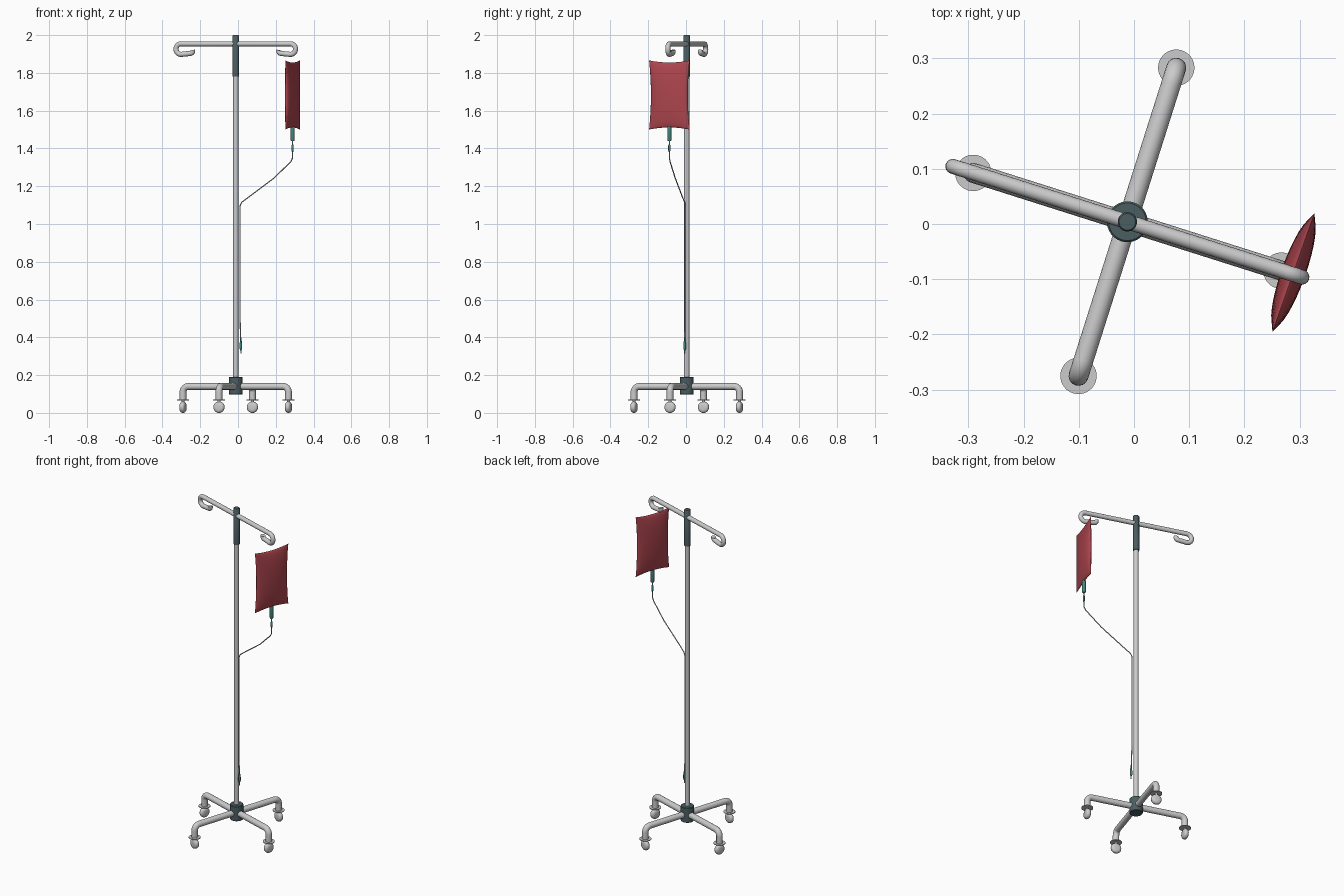
import bpy, bmesh, math
from mathutils import Matrix, Vector

if "Cube" in bpy.data.objects:
    bpy.data.objects.remove(bpy.data.objects["Cube"])

ANG = math.radians(-17.6)
# local frame: origin on the pole axis, local x along the top bar
FRAME = Matrix.Translation((-0.012, 0.004, 0)) @ Matrix.Rotation(ANG, 4, 'Z')


def material(name, rgb):
    m = bpy.data.materials.new(name)
    m.diffuse_color = (*rgb, 1)
    m.use_nodes = True
    m.node_tree.nodes["Principled BSDF"].inputs["Base Color"].default_value = m.diffuse_color
    return m


DARK = material("dark_slate", (0.07, 0.11, 0.12))
TEAL = material("teal", (0.06, 0.25, 0.22))
RED = material("red", (0.42, 0.06, 0.075))


def finish(ob, mat=None, angle=40):
    if mat:
        ob.data.materials.append(mat)
    bpy.ops.object.select_all(action='DESELECT')
    ob.select_set(True)
    bpy.context.view_layer.objects.active = ob
    bpy.ops.object.shade_smooth_by_angle(angle=math.radians(angle))
    return ob


def lathe(name, profile, matrix, mat=None, n=32):
    """Closed solid of revolution about local z from (radius, z) pairs."""
    bm = bmesh.new()
    rings = [[bm.verts.new((r * math.cos(2 * math.pi * i / n), r * math.sin(2 * math.pi * i / n), z))
              for i in range(n)] for r, z in profile]
    for a, b in zip(rings, rings[1:]):
        for i in range(n):
            j = (i + 1) % n
            bm.faces.new((a[i], a[j], b[j], b[i]))
    bm.faces.new(rings[0][::-1])
    bm.faces.new(rings[-1])
    bmesh.ops.recalc_face_normals(bm, faces=bm.faces)
    me = bpy.data.meshes.new(name)
    bm.to_mesh(me)
    bm.free()
    ob = bpy.data.objects.new(name, me)
    bpy.context.collection.objects.link(ob)
    ob.matrix_world = matrix
    return finish(ob, mat)


def tube(name, pts, radius, matrix, mat=None, res=6):
    cu = bpy.data.curves.new(name, 'CURVE')
    cu.dimensions = '3D'
    cu.bevel_depth = radius
    cu.bevel_resolution = res
    cu.use_fill_caps = True
    sp = cu.splines.new('POLY')
    sp.points.add(len(pts) - 1)
    for p, c in zip(sp.points, pts):
        p.co = (*c, 1)
    ob = bpy.data.objects.new(name, cu)
    bpy.context.collection.objects.link(ob)
    ob.matrix_world = matrix
    bpy.ops.object.select_all(action='DESELECT')
    ob.select_set(True)
    bpy.context.view_layer.objects.active = ob
    bpy.ops.object.convert(target='MESH')
    return finish(bpy.context.object, mat)


def arc(cx, cz, r, a0, a1, n=8):
    return [(cx + r * math.cos(math.radians(a0 + (a1 - a0) * i / n)), 0,
             cz + r * math.sin(math.radians(a0 + (a1 - a0) * i / n))) for i in range(n + 1)]


# pole, upper sleeve and hub
lathe("pole", [(0.0135, 0.1), (0.0135, 1.79)], FRAME)
lathe("upper_sleeve", [(0.0175, 1.78), (0.0175, 1.997), (0.015, 2.0)], FRAME, DARK)
lathe("base_hub", [(0.034, 0.098), (0.037, 0.101), (0.037, 0.187), (0.034, 0.19)], FRAME, DARK)

# four legs with casters
R = 0.293
for k in range(4):
    m = FRAME @ Matrix.Rotation(k * math.pi / 2, 4, 'Z')
    tube(f"leg_{k}", [(0.01, 0, 0.14)] + arc(R - 0.03, 0.11, 0.03, 90, 0) + [(R, 0, 0.068)], 0.018, m)
    c = m @ Matrix.Translation((R, 0, 0))
    lathe(f"caster_flange_{k}", [(0.033, 0.066), (0.033, 0.070)], c)
    lathe(f"caster_stem_{k}", [(0.008, 0.04), (0.008, 0.068)], c, n=16)
    wheel = [(0.012, -0.015), (0.022, -0.0135), (0.028, -0.009), (0.0302, -0.003),
             (0.0302, 0.003), (0.028, 0.009), (0.022, 0.0135), (0.012, 0.015)]
    lathe(f"caster_wheel_{k}", wheel,
          c @ Matrix.Translation((0, 0, 0.0302)) @ Matrix.Rotation(math.pi / 2, 4, 'Y'))

# top bar with a hook curled under at each end
hook = (arc(0.304, 1.926, 0.028, 90, -95, 12) + [(0.262, 0, 1.902)]
        + arc(0.252, 1.916, 0.013, -95, -200, 6))
for k, side in enumerate(("right", "left")):
    tube(f"top_bar_{side}", [(0, 0, 1.954)] + hook, 0.0135, FRAME @ Matrix.Rotation(k * math.pi, 4, 'Z'))

# pillow shaped fluid bag
BAG = Vector((0.289, -0.088, 1.683))
bm = bmesh.new()
bmesh.ops.create_grid(bm, x_segments=16, y_segments=20, size=1)
back = bmesh.ops.duplicate(bm, geom=bm.faces[:] + bm.edges[:] + bm.verts[:])["geom"]
back = {g for g in back if isinstance(g, bmesh.types.BMVert)}
for v in bm.verts:
    u, w = math.sin(v.co.x * math.pi / 2), math.sin(v.co.y * math.pi / 2)
    t = 0.022 * math.sqrt(max(0, (1 - u * u) * (1 - w * w)))
    v.co = (u * 0.114 * (1 - 0.09 * (1 - w * w)), -t if v in back else t,
            w * 0.183 * (1 - 0.06 * (1 - u * u)))
bmesh.ops.remove_doubles(bm, verts=bm.verts, dist=0.0003)
bmesh.ops.recalc_face_normals(bm, faces=bm.faces)
me = bpy.data.meshes.new("fluid_bag")
bm.to_mesh(me)
bm.free()
bag = bpy.data.objects.new("fluid_bag", me)
bpy.context.collection.objects.link(bag)
bag.matrix_world = Matrix.Translation(BAG) @ Matrix.Rotation(math.radians(70.5), 4, 'Z')
finish(bag, RED, 60)

# drip chamber and connector below the bag
D = Matrix.Translation((BAG.x, BAG.y, 0))
lathe("drip_chamber", [(0.009, 1.44), (0.011, 1.445), (0.011, 1.515)], D, TEAL, 16)
lathe("drip_connector", [(0.003, 1.38), (0.006, 1.39), (0.006, 1.415), (0.003, 1.422)], D, TEAL, 12)

# flexible line from the bag to the pole and down
x, y = BAG.x, BAG.y
line = [(x, y, 1.445), (x, y, 1.365), (x - 0.002, y + 0.001, 1.345), (x - 0.010, y + 0.004, 1.33),
        (x - 0.03, y + 0.01, 1.31), (0.19, -0.057, 1.243), (0.05, -0.017, 1.138),
        (0.020, -0.007, 1.115), (0.012, -0.005, 1.10), (0.0105, -0.005, 1.08),
        (0.0105, -0.005, 0.55), (0.012, -0.006, 0.45), (0.015, -0.007, 0.37), (0.015, -0.007, 0.315)]
tube("drip_line", line, 0.003, Matrix(), res=2)
lathe("line_end_fitting", [(0.003, 0.33), (0.007, 0.342), (0.007, 0.365), (0.004, 0.385), (0.003, 0.40)],
      Matrix.Translation((0.015, -0.007, 0)), TEAL, 12)
